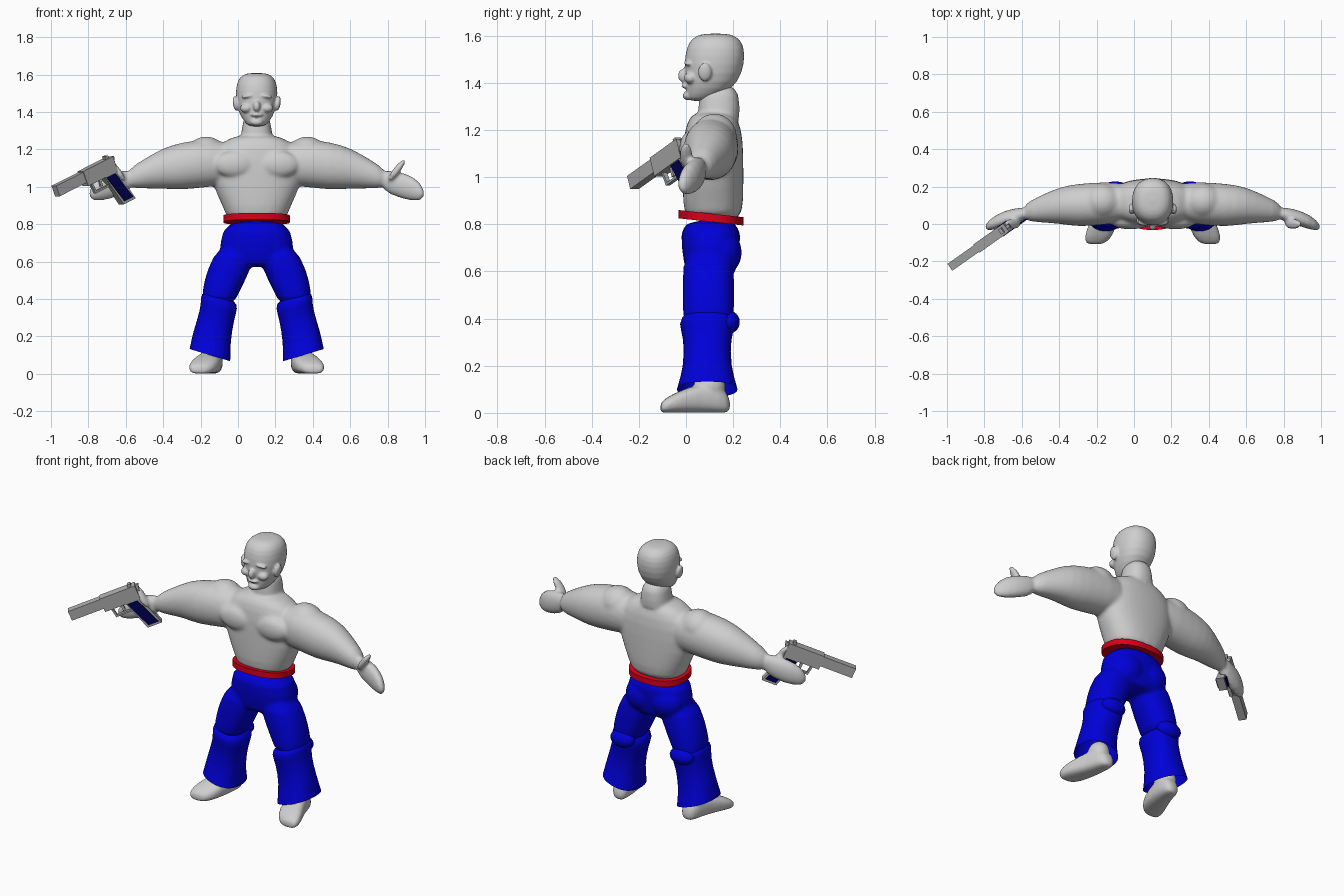
import bpy, bmesh, math
from mathutils import Matrix, Vector

default_cube = bpy.data.objects.get("Cube")
if default_cube:
    bpy.data.objects.remove(default_cube, do_unlink=True)

CENTRE = 0.1   # the figure's own plane of symmetry
SIDES = {"left": 1, "right": -1}


def material(name, red, green, blue):
    mat = bpy.data.materials.new(name)
    mat.use_nodes = True
    colour = (red, green, blue, 1)
    mat.diffuse_color = colour
    for node in mat.node_tree.nodes:
        if node.type == "BSDF_PRINCIPLED":
            node.inputs["Base Color"].default_value = colour
    return mat


SKIN = material("pale grey skin", .62, .62, .62)
BLUE = material("blue cloth", 0, 0, .7)
RED = material("red belt", .7, 0, .01)
STEEL = material("grey steel", .42, .42, .42)
NAVY = material("navy grip", 0, 0, .09)


def loft(bm, axis, sections, side=1, power=.85, tilt_u=0, tilt_v=0, close_end=True, segments=20):
    """Skin rounded rings: (position on axis, centre u, centre v, radius u, radius v)."""
    rings = []
    for position, centre_u, centre_v, radius_u, radius_v in sections:
        ring = []
        for index in range(segments):
            angle = math.tau * index / segments
            cosine, sine = math.cos(angle), math.sin(angle)
            u = radius_u * math.copysign(abs(cosine) ** power, cosine)
            v = radius_v * math.copysign(abs(sine) ** power, sine)
            along = position + tilt_u * u + tilt_v * v
            u, v = u + centre_u, v + centre_v
            x, y, z = {"x": (along, u, v), "y": (u, along, v), "z": (u, v, along)}[axis]
            ring.append(bm.verts.new((x * side, y, z)))
        rings.append(ring)
    for lower, upper in zip(rings, rings[1:]):
        for index in range(segments):
            following = (index + 1) % segments
            bm.faces.new((lower[index], lower[following], upper[following], upper[index]))
    bm.faces.new(rings[0])
    if close_end:
        bm.faces.new(rings[-1])


def column(bm, centre_y, sections, **options):
    """Upright loft on the plane of symmetry: (height, half width, half depth)."""
    loft(bm, "z", [(z, 0, centre_y, wide, deep) for z, wide, deep in sections], **options)


def ball(bm, centre, radii, side=1, turn=0):
    x, y, z = centre
    place = Matrix.Translation((x * side, y, z)) @ Matrix.Rotation(turn * side, 4, "Y")
    bmesh.ops.create_uvsphere(bm, u_segments=16, v_segments=10, radius=1,
                              matrix=place @ Matrix.Diagonal((*radii, 1)))


def finish(name, bm, mat, smooth=True):
    bmesh.ops.recalc_face_normals(bm, faces=bm.faces[:])
    mesh = bpy.data.meshes.new(name)
    bm.to_mesh(mesh)
    bm.free()
    mesh.materials.append(mat)
    for polygon in mesh.polygons:
        polygon.use_smooth = smooth
    obj = bpy.data.objects.new(name, mesh)
    bpy.context.collection.objects.link(obj)
    obj.location.x = CENTRE
    return obj


def organic(name, bm, mat, voxel, rounds):
    """Fuse overlapping volumes into one smooth skin."""
    obj = finish(name, bm, mat)
    obj.modifiers.new("round", "SUBSURF").levels = 1
    fuse = obj.modifiers.new("fuse", "REMESH")
    fuse.mode = "VOXEL"
    fuse.voxel_size = voxel
    fuse.use_smooth_shade = True
    soften = obj.modifiers.new("soften", "SMOOTH")
    soften.factor = .5
    soften.iterations = rounds


# Torso, neck, arms and hands
bm = bmesh.new()
column(bm, .115, [(.8, .16, .12), (.9, .18, .13), (1, .24, .13), (1.16, .26, .13),
                  (1.24, .19, .11), (1.28, .1, .08)])
column(bm, .14, [(1.2, .1, .09), (1.3, .08, .09), (1.4, .07, .08)])
for side in SIDES.values():
    arm = [(.1, .12, 1.12, .11), (.25, .11, 1.13, .13), (.4, .1, 1.11, .13),
           (.5, .1, 1.1, .11), (.6, .08, 1.07, .08), (.7, .06, 1.04, .05)]
    loft(bm, "x", [(x, y, z, r * .9, r) for x, y, z, r in arm], side, power=.95)
    hand = [(.66, .06, 1.04, .06), (.76, .04, 1.01, .07), (.84, .01, .99, .07), (.9, -.02, .96, .03)]
    loft(bm, "x", [(x, y, z, r * .6, r) for x, y, z, r in hand], side, power=.95)
    deltoid = ball(bm, (.27, .12, 1.17), (.11, .1, .1), side)
    pectoral = ball(bm, (.12, .01, 1.12), (.11, .04, .07), side)
    thumb = ball(bm, (.75, 0, 1.09), (.02, .03, .07), side, turn=.65)
organic("upper_body", bm, SKIN, voxel=.01, rounds=6)

# Head with raised face features and ears
bm = bmesh.new()
skull = [(1.32, .05, .04), (1.35, .08, .07), (1.4, .11, .1), (1.48, .12, .115),
         (1.55, .125, .11), (1.59, .125, .09), (1.61, .125, .05)]
loft(bm, "z", [(z, 0, y, r, r * 1.13) for z, y, r in skull], power=.9)
ball(bm, (0, -.01, 1.43), (.02, .025, .03))       # nose
ball(bm, (0, 0, 1.385), (.035, .02, .01))         # lips
ball(bm, (0, .01, 1.345), (.035, .025, .02))      # chin
for side in SIDES.values():
    ball(bm, (.045, .01, 1.485), (.04, .02, .01), side, turn=.15)    # brow
    ball(bm, (.055, .02, 1.42), (.035, .03, .025), side)             # cheek
    ball(bm, (.113, .08, 1.445), (.015, .03, .04), side, turn=.15)   # ear
organic("head", bm, SKIN, voxel=.006, rounds=3)

# Trousers down to the knees
bm = bmesh.new()
column(bm, .105, [(.83, .17, .135), (.7, .2, .125), (.6, .2, .11), (.57, .15, .09)])
for side in SIDES.values():
    thigh = [(.7, .1, .1), (.55, .15, .12), (.45, .19, .1), (.36, .21, .09)]
    loft(bm, "z", [(z, x, .095, wide, .11) for z, x, wide in thigh], side)
    ball(bm, (.08, .15, .68), (.11, .09, .1), side)   # seat
organic("trousers", bm, BLUE, voxel=.01, rounds=5)

# Trouser shins with a bulging knee fold and an open, slanted hem
bm = bmesh.new()
for side in SIDES.values():
    shin = [(.42, .2, .09, .1), (.38, .2, .1, .125), (.32, .21, .09, .1),
            (.2, .24, .1, .1), (.1, .25, .11, .13)]
    loft(bm, "z", [(z, x, .09, wide, deep) for z, x, wide, deep in shin], side,
         tilt_u=.3, close_end=False)
    ball(bm, (.2, .18, .385), (.08, .05, .05), side)  # fold behind the knee
shins = finish("trouser_shins", bm, BLUE)
shins.modifiers.new("round", "SUBSURF").levels = 1

# Belt, higher at the front
bm = bmesh.new()
column(bm, .106, [(height, .178, .138) for height in (.81, .845)], tilt_v=-.11, segments=40)
belt = finish("belt", bm, RED)
bpy.context.view_layer.objects.active = belt
belt.select_set(True)
bpy.ops.object.shade_smooth_by_angle()
belt.select_set(False)

# Bare feet resting on the floor, toes turned outward
bm = bmesh.new()
for side in SIDES.values():
    sole = [(.19, .23, .03, .03), (.15, .235, .055, .06), (.07, .245, .065, .065),
            (-.04, .28, .08, .045), (-.09, .3, .065, .03), (-.11, .31, .04, .02)]
    loft(bm, "y", [(y, x, tall, wide, tall) for y, x, wide, tall in sole], side, power=.75)
    ankle = ball(bm, (.24, .1, .11), (.06, .07, .07), side)
organic("feet", bm, SKIN, voxel=.008, rounds=4)

# Pistol: flat blocks set in the weapon's own frame, measured back from the muzzle
forward = Vector((-.75, -.53, -.38)).normalized()
across = Vector((0, 0, 1)).cross(forward).normalized()
upward = forward.cross(across)
GUN = Matrix((forward, across, upward)).transposed().to_4x4()
GUN.translation = (-.975, -.225, .977)


def plate(name, mat, thickness, front, back, bottom, top, rake=0, offset=0):
    """Side profile with its lower edge raked back, extruded sideways."""
    profile = [(front, top), (front + rake, bottom), (back + rake, bottom), (back, top)]
    bm = bmesh.new()
    near = offset - thickness / 2
    face = bm.faces.new([bm.verts.new((-behind, near, z)) for behind, z in profile])
    extruded = bmesh.ops.extrude_face_region(bm, geom=[face])["geom"]
    moved = [item for item in extruded if isinstance(item, bmesh.types.BMVert)]
    bmesh.ops.translate(bm, verts=moved, vec=(0, thickness, 0))
    finish(name, bm, mat, smooth=False).matrix_world = GUN


plate("pistol_barrel", STEEL, .045, front=0, back=.2, bottom=-.03, top=.03)
plate("pistol_slide", STEEL, .055, front=.19, back=.4, bottom=-.05, top=.035)
plate("pistol_grip", STEEL, .046, front=.31, back=.395, bottom=-.23, top=-.04, rake=.06)
for label, side in SIDES.items():
    plate(label + "_grip_panel", NAVY, .008, front=.32, back=.38, bottom=-.215, top=-.055,
          rake=.06, offset=side * .026)
plate("trigger_guard_front", STEEL, .02, front=.22, back=.232, bottom=-.1, top=-.04, rake=.01)
plate("trigger_guard_base", STEEL, .02, front=.23, back=.35, bottom=-.11, top=-.1)
plate("trigger", STEEL, .012, front=.28, back=.295, bottom=-.09, top=-.04)
plate("rear_sight", STEEL, .03, front=.36, back=.38, bottom=.03, top=.05)
plate("hammer", STEEL, .018, front=.39, back=.42, bottom=-.01, top=.03, rake=-.01)
